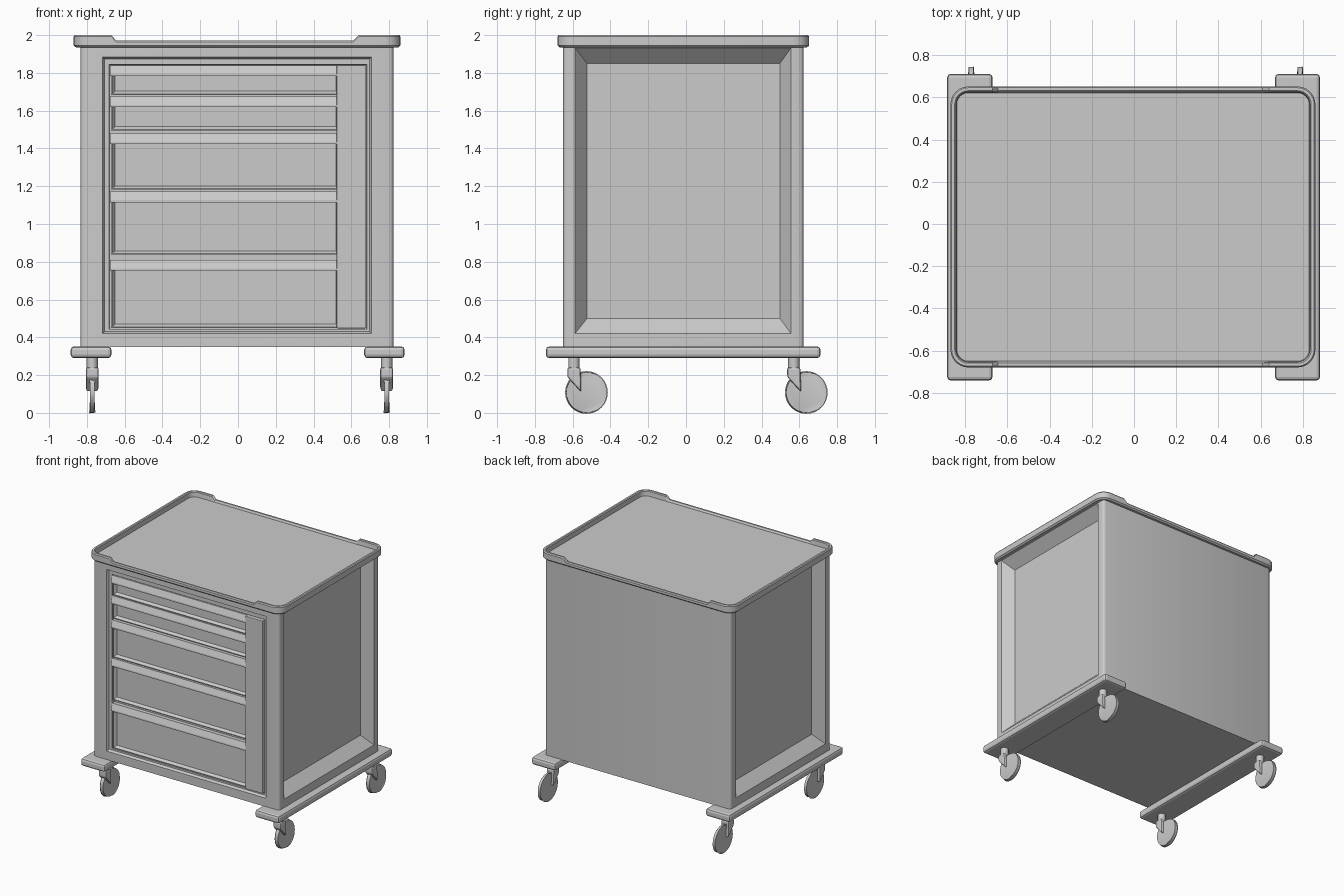
import bpy, bmesh
from math import pi, cos, sin

if "Cube" in bpy.data.objects:
    bpy.data.objects.remove(bpy.data.objects["Cube"])


def finish(bm, name, bevel=0.0, segments=2, smooth=False):
    bmesh.ops.recalc_face_normals(bm, faces=bm.faces)
    me = bpy.data.meshes.new(name)
    bm.to_mesh(me)
    bm.free()
    ob = bpy.data.objects.new(name, me)
    bpy.context.collection.objects.link(ob)
    if bevel:
        m = ob.modifiers.new("bevel", 'BEVEL')
        m.width, m.segments = bevel, segments
    if smooth:
        bpy.context.view_layer.objects.active = ob
        ob.select_set(True)
        bpy.ops.object.shade_smooth_by_angle(angle=0.6)
        ob.select_set(False)
    return ob


def box_bm(x, y, z):
    bm = bmesh.new()
    bmesh.ops.create_cube(bm, size=1)
    for v in bm.verts:
        for i, (a, b) in enumerate((x, y, z)):
            v.co[i] = a if v.co[i] < 0 else b
    return bm


def box(name, x, y, z, bevel=0.0, segments=2):
    return finish(box_bm(x, y, z), name, bevel, segments)


def extrude_x(name, profile, x0, x1, bevel=0.0):
    # closed (y, z) profile swept along x
    bm = bmesh.new()
    f = bm.faces.new([bm.verts.new((x0, y, z)) for y, z in profile])
    r = bmesh.ops.extrude_face_region(bm, geom=[f])
    bmesh.ops.translate(bm, vec=(x1 - x0, 0, 0),
                        verts=[g for g in r['geom'] if isinstance(g, bmesh.types.BMVert)])
    return finish(bm, name, bevel)


def cylinder(name, r, depth, loc, n, axis='Z', bevel=0.0):
    bm = bmesh.new()
    bmesh.ops.create_cone(bm, cap_ends=True, segments=n, radius1=r, radius2=r, depth=depth)
    for v in bm.verts:
        if axis == 'X':
            v.co = (v.co.z, v.co.x, v.co.y)
        v.co.x += loc[0]
        v.co.y += loc[1]
        v.co.z += loc[2]
    if bevel:
        caps = {e for f in bm.faces if len(f.verts) > 4 for e in f.edges}
        bmesh.ops.bevel(bm, geom=list(caps), offset=bevel, segments=2, affect='EDGES', profile=0.5)
    return finish(bm, name, smooth=True)


def recess(bm, face, axis, steps):
    # steps: ((lo, hi) across, (lo, hi) in z, position along the axis)
    other = 1 - axis
    for across, zr, pos in steps:
        bmesh.ops.inset_individual(bm, faces=[face], thickness=0.005)
        c = face.calc_center_median()
        signs = [(v, v.co[other] > c[other], v.co.z > c.z) for v in face.verts]
        for v, s, t in signs:
            v.co[other] = across[s]
            v.co.z = zr[t]
            v.co[axis] = pos


# cabinet with rounded uprights, recessed sides and drawer opening
X0, X1, Y0, Y1, Z0, Z1 = -0.833, 0.823, -0.65, 0.622, 0.35, 1.94
bm = box_bm((X0, X1), (Y0, Y1), (Z0, Z1))
up = [e for e in bm.edges if abs(e.verts[0].co.z - e.verts[1].co.z) > 1]
bmesh.ops.bevel(bm, geom=up, offset=0.022, segments=3, affect='EDGES', profile=0.5)
bm.normal_update()


def facing(axis, sign):
    return max(bm.faces, key=lambda f: f.calc_area() * (f.normal[axis] * sign > 0.99))


for s, x in ((1, X1), (-1, X0)):
    recess(bm, facing(0, s), 0, (((-0.587, 0.556), (0.42, 1.932), x),
                                 ((-0.524, 0.497), (0.50, 1.85), x - s * 0.08)))
recess(bm, facing(1, -1), 1, (((-0.717, 0.706), (0.42, 1.883), Y0),
                              ((-0.707, 0.696), (0.43, 1.873), Y0 + 0.02),
                              ((-0.682, 0.682), (0.443, 1.845), Y0 + 0.02),
                              ((-0.680, 0.680), (0.445, 1.843), Y0 + 0.05)))
finish(bm, "cabinet", smooth=True)

# drawers: sunken front, sloped pull along the top, lip along the bottom
for i, (zb, zt) in enumerate(((1.683, 1.84), (1.495, 1.676), (1.182, 1.48),
                              (0.838, 1.172), (0.45, 0.81))):
    n = f"drawer_{i + 1}"
    bm = box_bm((-0.672, 0.53), (-0.632, -0.59), (zb, zt - 0.01))
    bm.normal_update()
    recess(bm, min(bm.faces, key=lambda f: f.normal.y), 1,
           (((-0.665, 0.525), (zb + 0.006, zt - 0.04), -0.632),
            ((-0.65, 0.52), (zb + 0.02, zt - 0.05), -0.612)))
    finish(bm, n + "_front")
    extrude_x(n + "_pull", [(-0.60, zt), (-0.632, zt), (-0.65, zt - 0.045),
                            (-0.65, zt - 0.057), (-0.60, zt - 0.057)], -0.678, 0.53)

# vertical locking strip
box("lock_strip", (0.522, 0.676), (-0.652, -0.59), (0.448, 1.84), 0.004)

# worktop tray: rounded outline, rim lowered along front and back
TX0, TX1, TY0, TY1, R = -0.87, 0.86, -0.68, 0.652, 0.085
HI, LO = 2.0, 1.972


def outline(d):
    r, pts = R - d, []
    corners = ((TX1 - R, TY1 - R), (TX0 + R, TY1 - R), (TX0 + R, TY0 + R), (TX1 - R, TY0 + R))
    for q, (cx, cy) in enumerate(corners):
        for k in range(7):
            a = pi / 2 * (q + k / 6)
            pts.append((cx + r * cos(a), cy + r * sin(a), HI))
        notch = ((0.64, HI), (0.61, LO), (-0.645, LO), (-0.67, HI))
        if q == 0:
            pts += [(x, TY1 - d, h) for x, h in notch]
        elif q == 2:
            pts += [(x, TY0 + d, h) for x, h in reversed(notch)]
    return pts


bm = bmesh.new()
rings = []
for d, zf in ((0.012, lambda h: 1.935), (0.0, lambda h: 1.945), (0.0, lambda h: h - 0.008),
              (0.006, lambda h: h), (0.02, lambda h: h), (0.026, lambda h: h - 0.006),
              (0.030, lambda h: 1.958)):
    rings.append([bm.verts.new((x, y, zf(h))) for x, y, h in outline(d)])
for a, b in zip(rings, rings[1:]):
    for k in range(len(a)):
        j = (k + 1) % len(a)
        bm.faces.new((a[k], a[j], b[j], b[k]))
bm.faces.new(rings[0])
bm.faces.new(rings[-1])
finish(bm, "worktop_tray", smooth=True)

# bumper rails and casters
for side, (xa, xb), xc in (("left", (-0.886, -0.67), -0.772), ("right", (0.668, 0.882), 0.787)):
    box(side + "_rail", (xa, xb), (-0.742, 0.712), (0.29, 0.352), 0.018)
    for end, ys in (("front", -0.593), ("back", 0.571)):
        n = f"{side}_{end}_caster"
        cylinder(n + "_stem", 0.03, 0.08, (xc, ys, 0.265), 16)
        extrude_x(n + "_fork", [(ys - 0.035, 0.24), (ys + 0.035, 0.24), (ys + 0.038, 0.11),
                                (ys - 0.035, 0.19)], xc - 0.034, xc + 0.034, 0.01)
        cylinder(n + "_wheel", 0.108, 0.024, (xc, ys + 0.066, 0.108), 32, 'X', 0.005)
